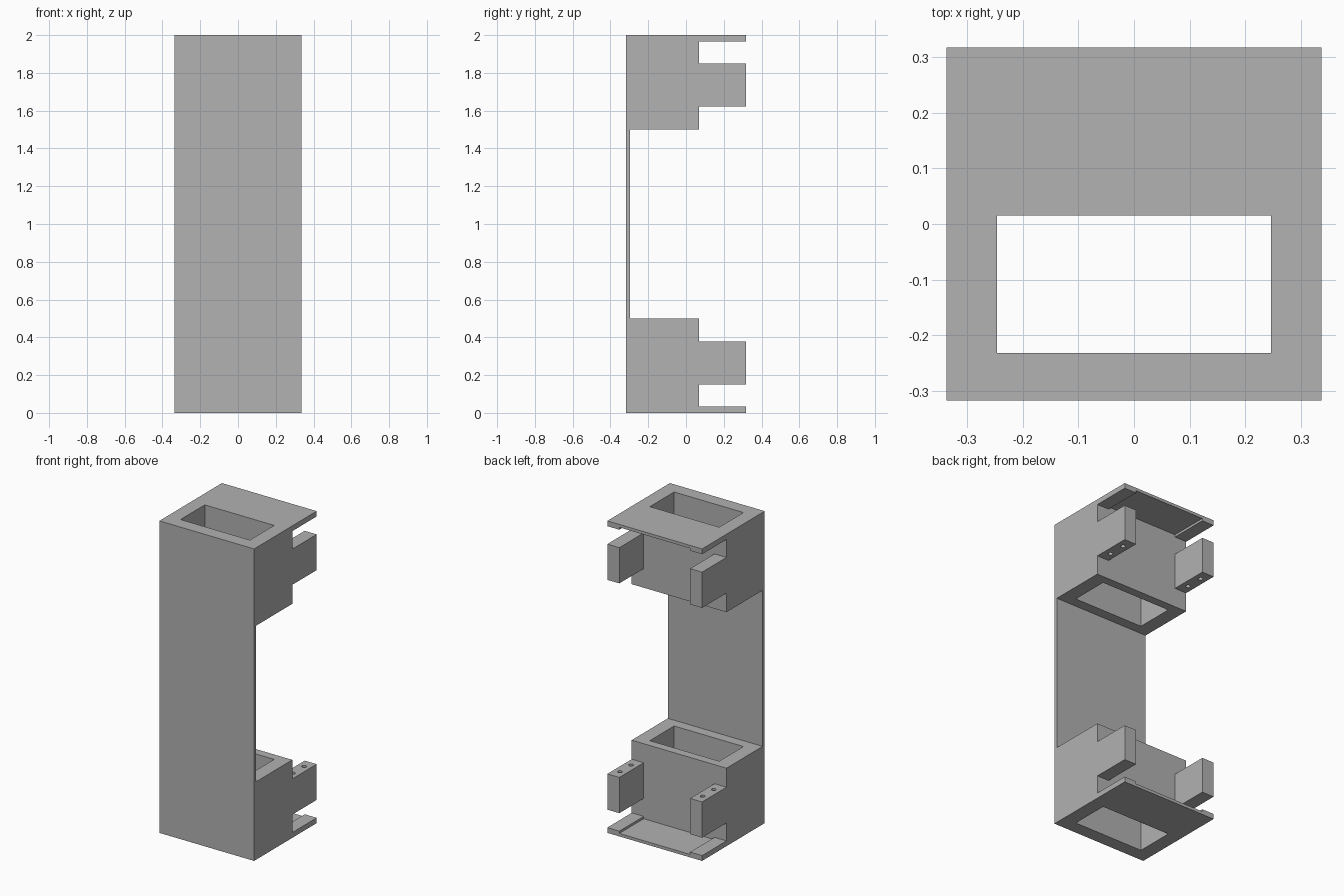
import bpy
import bmesh
from mathutils import Matrix, Vector

default = bpy.data.objects.get("Cube")
if default:
    bpy.data.objects.remove(default, do_unlink=True)

HALF_X, HALF_Y, HEIGHT = 0.336, 0.317, 2.0
BLOCK_BACK = 0.07      # back wall of the two collars
PANEL_BACK = -0.296    # inner face of the thin front panel
BLOCK_TOP = 0.5
ARM_LOW, ARM_HIGH = 0.149, 0.378
RAIL_TOP, FLANGE_TOP = 0.034, 0.019
ARM_INNER = 0.251      # inner side of arms and rails

grey = bpy.data.materials.new("plain_grey")
grey.use_nodes = True
colour = (0.445, 0.445, 0.445, 1)
grey.diffuse_color = colour
grey.node_tree.nodes["Principled BSDF"].inputs["Base Color"].default_value = colour


def add_object(name, bm):
    bmesh.ops.recalc_face_normals(bm, faces=bm.faces)
    mesh = bpy.data.meshes.new(name)
    bm.to_mesh(mesh)
    bm.free()
    mesh.materials.append(grey)
    obj = bpy.data.objects.new(name, mesh)
    bpy.context.collection.objects.link(obj)
    return obj


def box_cutter(name, low, high):
    low, high = Vector(low), Vector(high)
    bm = bmesh.new()
    place = Matrix.Translation((low + high) / 2) @ Matrix.Diagonal((*(high - low), 1))
    bmesh.ops.create_cube(bm, size=1, matrix=place)
    return add_object(name, bm)


def hole_cutter(name, x, y, z):
    bm = bmesh.new()
    bmesh.ops.create_cone(bm, cap_ends=True, segments=24, radius1=0.014, radius2=0.014,
                          depth=0.2, matrix=Matrix.Translation((x, y, z)))
    return add_object(name, bm)


def cut(target, cutter):
    mod = target.modifiers.new("cut", "BOOLEAN")
    mod.operation = "DIFFERENCE"
    mod.solver = "EXACT"
    mod.object = cutter
    with bpy.context.temp_override(object=target, active_object=target):
        bpy.ops.object.modifier_apply(modifier=mod.name)
    bpy.data.objects.remove(cutter, do_unlink=True)


# Side profile: lower half, then the same steps mirrored for the upper half
lower = [(-HALF_Y, 0), (HALF_Y, 0), (HALF_Y, RAIL_TOP), (BLOCK_BACK, RAIL_TOP),
         (BLOCK_BACK, ARM_LOW), (HALF_Y, ARM_LOW), (HALF_Y, ARM_HIGH),
         (BLOCK_BACK, ARM_HIGH), (BLOCK_BACK, BLOCK_TOP), (PANEL_BACK, BLOCK_TOP)]
profile = lower + [(y, HEIGHT - z) for y, z in reversed(lower)]

bm = bmesh.new()
face = bm.faces.new([bm.verts.new((-HALF_X, y, z)) for y, z in profile])
extruded = bmesh.ops.extrude_face_region(bm, geom=[face])
verts = [v for v in extruded["geom"] if isinstance(v, bmesh.types.BMVert)]
bmesh.ops.translate(bm, verts=verts, vec=(2 * HALF_X, 0, 0))
bracket = add_object("bracket_body", bm)

# Rectangular channel running through both collars
cut(bracket, box_cutter("channel_cutter", (-0.246, -0.231, -0.1), (0.246, 0.015, 2.1)))

# Gap that separates the side arms and leaves a raised rail on each flange side
cut(bracket, box_cutter("arm_gap_cutter", (-ARM_INNER, BLOCK_BACK, FLANGE_TOP),
                        (ARM_INNER, 0.5, HEIGHT - FLANGE_TOP)))

# Screw holes in the arm ends that face the opening
for side in (-1, 1):
    for y in (0.137, 0.25):
        for z in (ARM_HIGH, HEIGHT - ARM_HIGH):
            cut(bracket, hole_cutter("screw_hole_cutter", side * (HALF_X + ARM_INNER) / 2, y, z))
